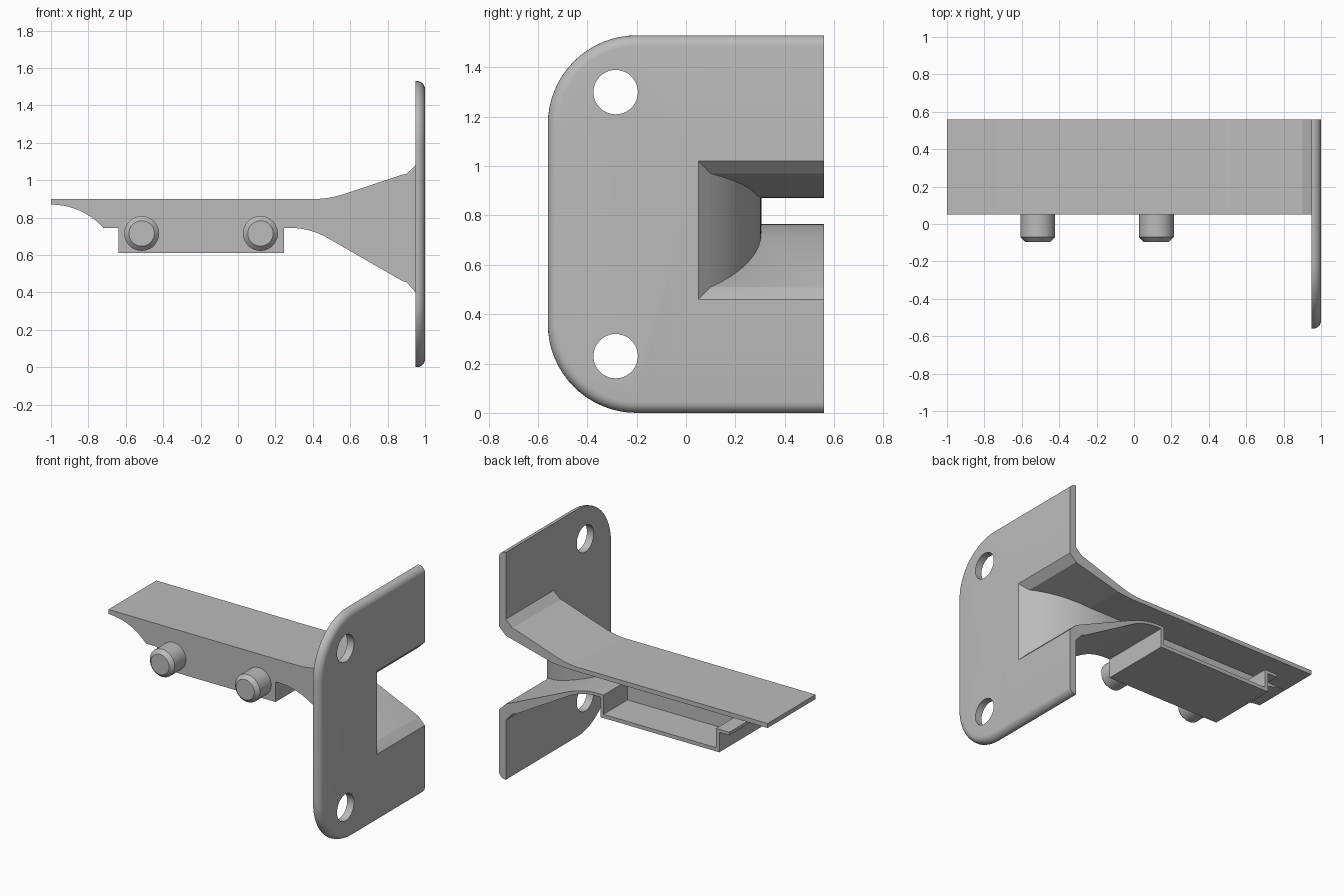
import bpy
import bmesh
from math import sin, cos, pi, radians
from mathutils import Matrix, Vector

default = bpy.data.objects.get("Cube")
if default:
    bpy.data.objects.remove(default, do_unlink=True)

grey = bpy.data.materials.new("plain_grey")
grey.use_nodes = True
colour = (0.5, 0.5, 0.5, 1)
grey.diffuse_color = colour
grey.node_tree.nodes["Principled BSDF"].inputs["Base Color"].default_value = colour


def to_object(name, bm):
    bmesh.ops.recalc_face_normals(bm, faces=bm.faces)
    mesh = bpy.data.meshes.new(name)
    bm.to_mesh(mesh)
    bm.free()
    mesh.materials.append(grey)
    ob = bpy.data.objects.new(name, mesh)
    bpy.context.collection.objects.link(ob)
    return ob


def prism_mesh(points, axis, start, end):
    """Extrude a 2D outline along an axis."""
    place = {"x": lambda p, d: (d, p[0], p[1]),
             "y": lambda p, d: (p[0], d, p[1]),
             "z": lambda p, d: (p[0], p[1], d)}[axis]
    bm = bmesh.new()
    face = bm.faces.new([bm.verts.new(place(p, start)) for p in points])
    made = bmesh.ops.extrude_face_region(bm, geom=[face])["geom"]
    shift = Vector(place((0, 0), end - start))
    bmesh.ops.translate(bm, vec=shift, verts=[v for v in made if isinstance(v, bmesh.types.BMVert)])
    bmesh.ops.recalc_face_normals(bm, faces=bm.faces)
    return bm


def prism(name, points, axis, start, end):
    return to_object(name, prism_mesh(points, axis, start, end))


def bend(a, control, b, steps=10):
    """Points along a curve from a to b pulled towards control."""
    pts = []
    for i in range(steps + 1):
        t = i / steps
        pts.append(tuple((1 - t) ** 2 * p + 2 * t * (1 - t) * c + t * t * q
                         for p, c, q in zip(a, control, b)))
    return pts


def activate(ob):
    bpy.ops.object.select_all(action="DESELECT")
    ob.select_set(True)
    bpy.context.view_layer.objects.active = ob


def combine(target, other, operation):
    """Apply a boolean and discard the helper."""
    mod = target.modifiers.new("join", "BOOLEAN")
    mod.operation = operation
    mod.solver = "EXACT"
    mod.object = other
    activate(target)
    bpy.ops.object.modifier_apply(modifier=mod.name)
    bpy.data.objects.remove(other, do_unlink=True)


def smooth(ob):
    activate(ob)
    bpy.ops.object.shade_smooth_by_angle(angle=radians(30))


def cylinder_mesh(radius, depth, axis, centre, sides=48):
    bm = bmesh.new()
    turn = Matrix.Rotation(pi / 2, 4, "Y" if axis == "x" else "X")
    bmesh.ops.create_cone(bm, cap_ends=True, segments=sides, radius1=radius, radius2=radius,
                          depth=depth, matrix=Matrix.Translation(centre) @ turn)
    return bm


BACK, HEIGHT, CORNER, ARM_FRONT = 0.56, 1.53, 0.36, 0.05

# Mounting plate: two rounded corners, outer rim rounded on the +x side
outline = [(BACK, 0), (BACK, HEIGHT)]
for cz, first in ((HEIGHT - CORNER, 0), (CORNER, pi / 2)):
    for i in range(17):
        a = first + i / 16 * pi / 2
        outline.append((CORNER - BACK - CORNER * sin(a), cz + CORNER * cos(a)))
bm = prism_mesh(outline, "x", 0.95, 1)
rim = [e for e in bm.edges if all(v.co.x > 0.99 for v in e.verts)
       and not all(v.co.y > BACK - 0.01 for v in e.verts)]
bmesh.ops.bevel(bm, geom=rim, offset=0.044, segments=6, profile=0.5, affect="EDGES")
bracket = to_object("bracket", bm)

# Arm: full side silhouette
silhouette = [(-1, 0.9)]
silhouette += bend((0.42, 0.9), (0.49, 0.9), (0.58, 0.93))
silhouette += [(0.88, 1.03), (0.9, 1.033), (0.95, 1.08), (0.97, 1.08)]
silhouette += [(0.97, 0.4), (0.95, 0.4), (0.9, 0.455), (0.88, 0.46)]
silhouette += bend((0.48, 0.69), (0.385, 0.745), (0.27, 0.745))
silhouette += [(0.245, 0.745), (0.245, 0.61), (-0.64, 0.61), (-0.64, 0.745)]
silhouette += bend((-0.72, 0.745), (-0.83, 0.865), (-1, 0.87))
arm = prism("arm", silhouette, "y", ARM_FRONT, BACK)
combine(bracket, arm, "UNION")

# Cavity: inner profile of the top wall, lower lip, tray and tab
inner = [(-1.1, 0.87)]
inner += bend((0.42, 0.87), (0.562, 0.87), (0.62, 0.885))
inner += [(0.95, 0.97), (1.05, 1.07), (1.05, 0.41), (0.95, 0.51)]
inner += bend((0.5, 0.71), (0.376, 0.765), (0.27, 0.765))
inner += [(0.222, 0.765), (0.222, 0.635), (-0.617, 0.635), (-0.617, 0.765)]
inner += [(-0.715, 0.765), (-0.715, 0.55), (-1.1, 0.55)]
cavity = prism("cavity", inner, "y", -0.2, 0.7)

# Plan limit of the cavity: solid front web with a flared mouth
plan = [(-1.2, 0.7), (-1.2, 0.305)]
for i in range(17):
    a = i / 16 * pi / 4
    plan.append((0.455 + 0.7 * sin(a), -0.395 + 0.7 * cos(a)))
plan += [(1.1, -0.05), (1.1, 0.7)]
combine(cavity, prism("plan_limit", plan, "z", 0.3, 1.3), "INTERSECT")
combine(bracket, cavity, "DIFFERENCE")

# Screw holes
for z in (0.23, 1.3):
    hole = to_object("hole", cylinder_mesh(0.09, 0.3, "x", (0.97, -0.285, z)))
    combine(bracket, hole, "DIFFERENCE")
smooth(bracket)

# Locating pegs with chamfered tips
for name, x in (("right_peg", -0.515), ("left_peg", 0.12)):
    tip, root = -0.095, 0.07
    bm = cylinder_mesh(0.093, root - tip, "y", (x, (root + tip) / 2, 0.715))
    rim = [e for e in bm.edges if all(v.co.y < 0 for v in e.verts)]
    bmesh.ops.bevel(bm, geom=rim, offset=0.025, segments=1, affect="EDGES")
    smooth(to_object(name, bm))
